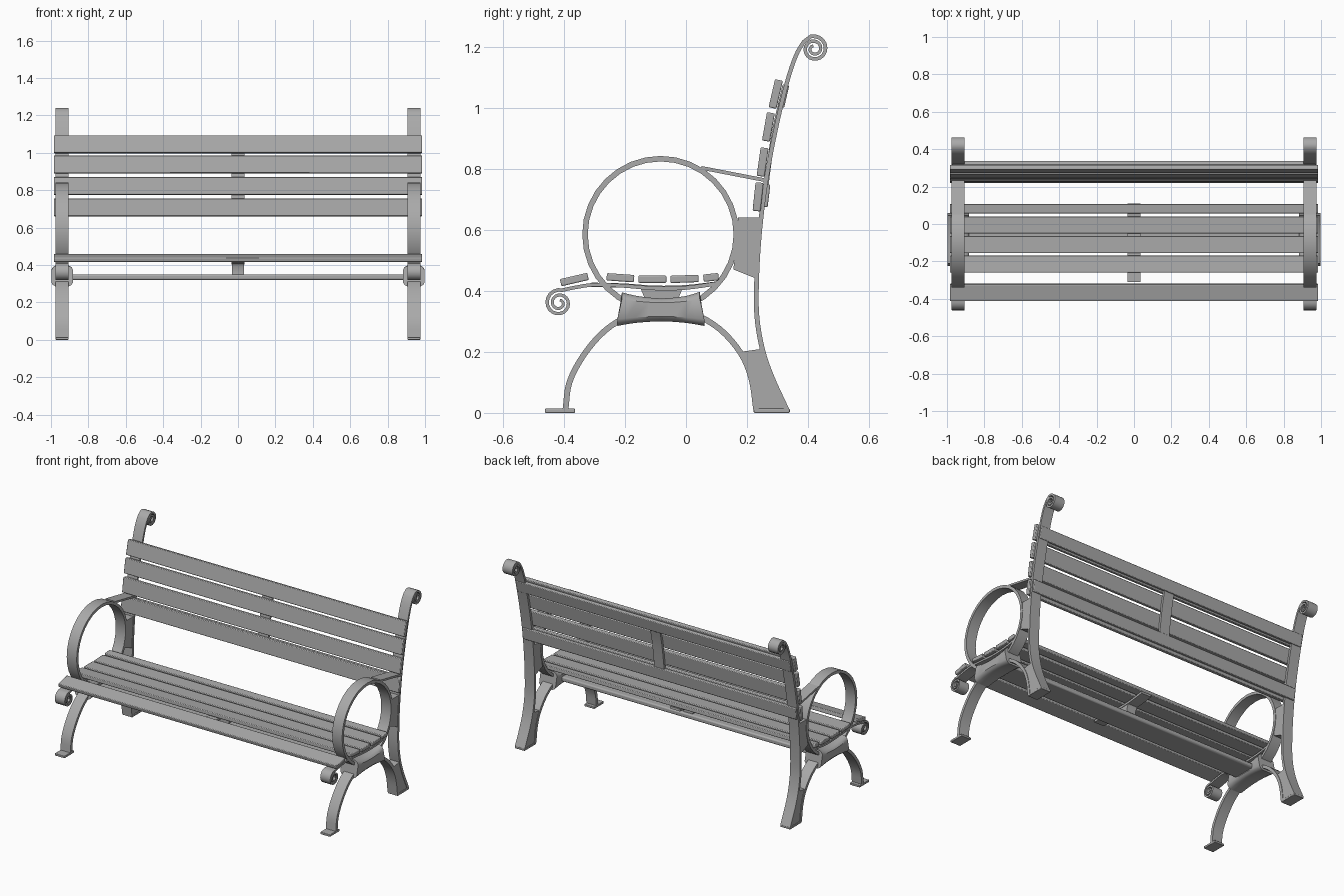
import bpy, bmesh, math
from mathutils import Vector, Matrix

cube = bpy.data.objects.get("Cube")
if cube:
    bpy.data.objects.remove(cube)

metal = bpy.data.materials.new("grey paint")
metal.use_nodes = True
GREY = (0.4, 0.4, 0.4, 1)
metal.diffuse_color = GREY
metal.node_tree.nodes["Principled BSDF"].inputs["Base Color"].default_value = GREY

SIDE = 0.94      # distance of each end frame from the centre
WIDTH = 0.07     # width of the frame straps


def finish(bm, name, bevel=0):
    bmesh.ops.recalc_face_normals(bm, faces=bm.faces)
    mesh = bpy.data.meshes.new(name)
    bm.to_mesh(mesh)
    bm.free()
    mesh.materials.append(metal)
    ob = bpy.data.objects.new(name, mesh)
    bpy.context.collection.objects.link(ob)
    if bevel:
        mod = ob.modifiers.new("soft edges", "BEVEL")
        mod.width, mod.segments = bevel, 2
    bpy.ops.object.select_all(action="DESELECT")
    ob.select_set(True)
    bpy.context.view_layer.objects.active = ob
    bpy.ops.object.shade_smooth_by_angle(angle=math.radians(35))
    return ob


def box(name, size, loc, tilt=0, bevel=0.004):
    bm = bmesh.new()
    bmesh.ops.create_cube(bm, size=1)
    bm.transform(Matrix.Translation(loc) @ Matrix.Rotation(math.radians(tilt), 4, "X")
                 @ Matrix.Diagonal((*size, 1)))
    return finish(bm, name, bevel)


def smooth(points, steps=4):
    """Catmull-Rom curve through (y, z) points."""
    p = [Vector(q) for q in points]
    p = [2 * p[0] - p[1]] + p + [2 * p[-1] - p[-2]]
    out = []
    for a, b, c, d in zip(p, p[1:], p[2:], p[3:]):
        for i in range(steps):
            t = i / steps
            out.append(0.5 * (2 * b + (c - a) * t + (2 * a - 5 * b + 4 * c - d) * t * t
                              + (3 * b - a - 3 * c + d) * t ** 3))
    return out + [p[-2]]


def spiral(centre, start, turns, r0, r1, steps=30):
    out = []
    for i in range(steps + 1):
        t = i / steps
        a = math.radians(start + 360 * turns * t)
        r = r0 + (r1 - r0) * t
        out.append(Vector(centre) + Vector((math.cos(a), math.sin(a))) * r)
    return out


def strap(name, path, x, t0, t1=None, width=WIDTH, closed=False):
    """Flat bar swept along a (y, z) path, tapering from t0 to t1."""
    t1 = t0 if t1 is None else t1
    bm = bmesh.new()
    n, rings = len(path), []
    for i, p in enumerate(path):
        a = path[(i - 1) % n] if closed else path[max(i - 1, 0)]
        b = path[(i + 1) % n] if closed else path[min(i + 1, n - 1)]
        d = (b - a).normalized()
        off = Vector((-d.y, d.x)) * (t0 + (t1 - t0) * i / n) / 2
        rings.append([bm.verts.new((x + sx * width / 2, *(p + off * so)))
                      for sx, so in ((-1, -1), (1, -1), (1, 1), (-1, 1))])
    pairs = list(zip(rings, rings[1:]))
    if closed:
        pairs.append((rings[-1], rings[0]))
    else:
        bm.faces.new(rings[0])
        bm.faces.new(rings[-1])
    for r, s in pairs:
        for k in range(4):
            bm.faces.new((r[k], r[(k + 1) % 4], s[(k + 1) % 4], s[k]))
    return finish(bm, name)


def casting(name, outline, x, sections, mid=0):
    """Solid with a (y, z) outline, squeezed in height per (offset, scale) section."""
    bm = bmesh.new()
    rings = [[bm.verts.new((x + dx, y, mid + (z - mid) * s)) for y, z in outline]
             for dx, s in sections]
    n = len(outline)
    for r, s in zip(rings, rings[1:]):
        for k in range(n):
            bm.faces.new((r[k], r[(k + 1) % n], s[(k + 1) % n], s[k]))
    bm.faces.new(rings[0])
    bm.faces.new(rings[-1])
    return finish(bm, name)


# Shared side profiles, as (y, z)
post_path = smooth([(0.33, 0.01), (0.28, 0.12), (0.25, 0.21), (0.232, 0.32), (0.232, 0.45),
                    (0.242, 0.6), (0.262, 0.76), (0.292, 0.92), (0.33, 1.08), (0.36, 1.17),
                    (0.385, 1.215)])
post_path += spiral((0.42, 1.193), 105, -2, 0.042, 0.01, 36)
rail_path = smooth([(0.11, 0.425), (0.0, 0.41), (-0.1, 0.408), (-0.2, 0.416), (-0.3, 0.42),
                    (-0.37, 0.41)])
rail_path += spiral((-0.416, 0.36), 75, 2, 0.044, 0.01, 36)
leg_path = smooth([(-0.395, 0.01), (-0.382, 0.1), (-0.335, 0.19), (-0.265, 0.27), (-0.18, 0.32),
                   (-0.08, 0.335), (0.02, 0.325), (0.11, 0.275), (0.18, 0.195), (0.215, 0.11),
                   (0.23, 0.01)])
ring_path = spiral((-0.083, 0.585), 0, 1, 0.248, 0.248, 32)[:-1]
hub_outline = smooth([(-0.21, 0.395), (-0.16, 0.383), (-0.08, 0.375), (0.0, 0.383),
                      (0.045, 0.397)], 2)
hub_outline += smooth([(0.06, 0.285), (0.0, 0.295), (-0.08, 0.3), (-0.165, 0.295),
                       (-0.225, 0.285)], 2)
gusset = [(0.17, 0.64), (0.24, 0.64), (0.236, 0.55), (0.231, 0.44), (0.155, 0.47),
          (0.166, 0.55)]
leg_web = [(0.178, 0.2), (0.25, 0.21), (0.28, 0.12), (0.33, 0.01), (0.23, 0.01),
           (0.215, 0.11)]
flat = [(-0.032, 1), (0.032, 1)]
bulge = [(-0.058, 0.6), (-0.05, 0.85), (-0.035, 1), (0.035, 1), (0.05, 0.85), (0.058, 0.6)]

# End frames
for s, label in ((1, "left"), (-1, "right")):
    x = s * SIDE
    strap(label + "_back_post", post_path, x, 0.017, 0.009)
    strap(label + "_seat_rail", rail_path, x, 0.013, 0.009)
    strap(label + "_leg_arch", leg_path, x, 0.019)
    strap(label + "_arm_ring", ring_path, x, 0.018, closed=True)
    strap(label + "_arm_link", [Vector((0.05, 0.803)), Vector((0.262, 0.762))], x, 0.012)
    casting(label + "_hub", hub_outline, x, bulge, 0.34)
    casting(label + "_gusset", gusset, x, flat)
    casting(label + "_rear_leg_web", leg_web, x, flat)
    box(label + "_front_foot", (WIDTH, 0.098, 0.014), (x, -0.413, 0.007), 0, 0.003)
    box(label + "_rear_foot", (WIDTH, 0.118, 0.014), (x, 0.281, 0.007), 0, 0.003)

# Seat slats: y, z, depth, tilt
seat = [(-0.366, 0.437, 0.092, 13), (-0.215, 0.443, 0.09, -4), (-0.11, 0.438, 0.092, 0),
        (-0.005, 0.439, 0.092, 2), (0.082, 0.444, 0.05, 6)]
for i, (y, z, depth, tilt) in enumerate(seat):
    box(f"seat_slat_{i + 1}", (1.97, depth, 0.024), (0, y, z), tilt)

# Back slats: y, z, lean
back = [(0.236, 0.708, 6), (0.251, 0.822, 8), (0.27, 0.937, 10), (0.294, 1.045, 13)]
for i, (y, z, lean) in enumerate(back):
    box(f"back_slat_{i + 1}", (1.97, 0.026, 0.094), (0, y, z), -lean)

# Rails and centre bar behind the back
box("upper_back_rail", (1.94, 0.022, 0.075), (0, 0.319, 1.038), -13)
box("lower_back_rail", (1.94, 0.02, 0.075), (0, 0.262, 0.712), -7)
centre_back = smooth([(0.257, 0.69), (0.273, 0.82), (0.29, 0.93), (0.318, 1.05)])
strap("centre_back_bar", centre_back, 0, 0.014)

# Under-seat stretcher with its centre support
box("seat_stretcher", (1.82, 0.15, 0.03), (0, -0.08, 0.335), 0, 0.008)
centre_seat = smooth([(0.11, 0.425), (0.0, 0.412), (-0.1, 0.41), (-0.2, 0.417), (-0.31, 0.42)])
strap("centre_seat_bar", centre_seat, 0, 0.014)
support = [(-0.15, 0.41), (-0.01, 0.41), (-0.025, 0.375), (-0.02, 0.34), (-0.14, 0.34),
           (-0.135, 0.375)]
casting("centre_support", support, 0, flat)
